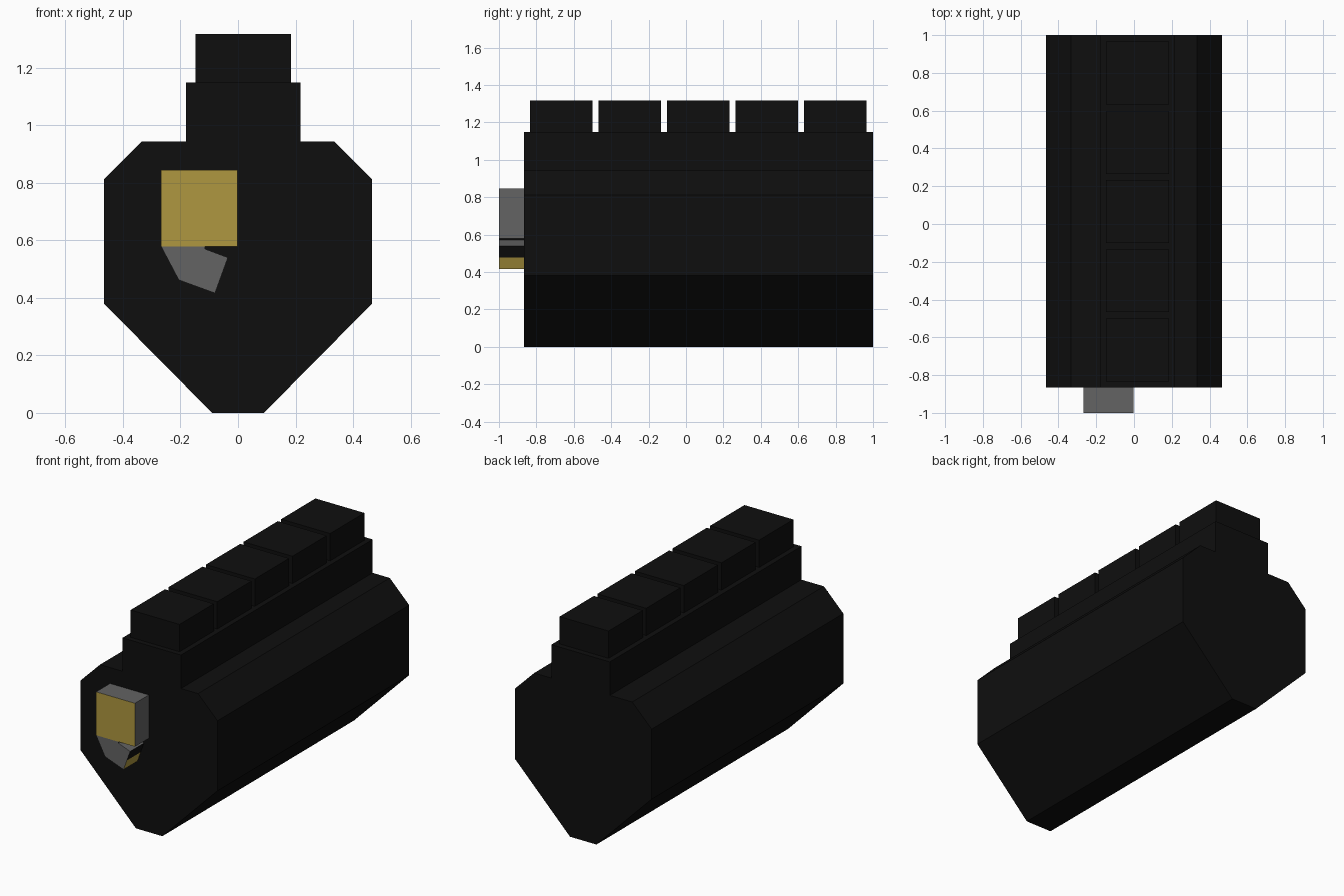
import bpy, bmesh

if "Cube" in bpy.data.objects:
    bpy.data.objects.remove(bpy.data.objects["Cube"])


def material(name, rgb):
    m = bpy.data.materials.new(name)
    m.diffuse_color = (*rgb, 1.0)
    m.use_nodes = True
    m.node_tree.nodes["Principled BSDF"].inputs["Base Color"].default_value = m.diffuse_color
    return m


black = material("black", (0.0045, 0.0045, 0.0045))
grey = material("grey", (0.125, 0.125, 0.125))
gold = material("gold", (0.43, 0.31, 0.05))


def prism(name, profile, y0, y1, mats, rule=None):
    """Extrude an x-z profile along y; rule(face) picks the material slot."""
    bm = bmesh.new()
    face = bm.faces.new([bm.verts.new((x, y0, z)) for x, z in profile])
    ext = bmesh.ops.extrude_face_region(bm, geom=[face])["geom"]
    for v in ext:
        if isinstance(v, bmesh.types.BMVert):
            v.co.y = y1
    bmesh.ops.recalc_face_normals(bm, faces=bm.faces[:])
    bm.normal_update()
    if rule:
        for f in bm.faces:
            f.material_index = rule(f)
    me = bpy.data.meshes.new(name)
    bm.to_mesh(me)
    bm.free()
    for m in mats:
        me.materials.append(m)
    ob = bpy.data.objects.new(name, me)
    bpy.context.collection.objects.link(ob)
    return ob


def rect(x0, x1, z0, z1):
    return [(x0, z0), (x1, z0), (x1, z1), (x0, z1)]


FRONT, BACK = -0.865, 1.0

# Main body: mirrored eight-sided section
half = [(0.09, 0.0), (0.466, 0.38), (0.466, 0.811), (0.334, 0.943)]
prism("body", half + [(-x, z) for x, z in reversed(half)], FRONT, BACK, [black])

# Raised rail and the row of blocks on it
prism("top_rail", rect(-0.181, 0.217, 0.943, 1.149), FRONT, BACK, [black])
for i in range(5):
    y = -0.833 + i * 0.3663
    prism(f"top_block_{i + 1}", rect(-0.148, 0.185, 1.149, 1.317), y, y + 0.333, [black])

# Front box: gold front plate, grey sides
prism("front_box", rect(-0.267, -0.002, 0.578, 0.845), -1.0, FRONT, [grey, gold],
      lambda f: 1 if f.normal.y < -0.5 else 0)


# Angled spout: end face is gold below and black above
def spout_rule(f):
    if f.normal.x > 0.8:
        return 1 if f.calc_center_median().z < 0.478 else 2
    return 0


spout = [(-0.267, 0.578), (-0.206, 0.462), (-0.08, 0.416), (-0.0575, 0.478),
         (-0.035, 0.54), (-0.115, 0.57), (-0.115, 0.578)]
prism("spout", spout, -1.0, FRONT, [grey, gold, black], spout_rule)
